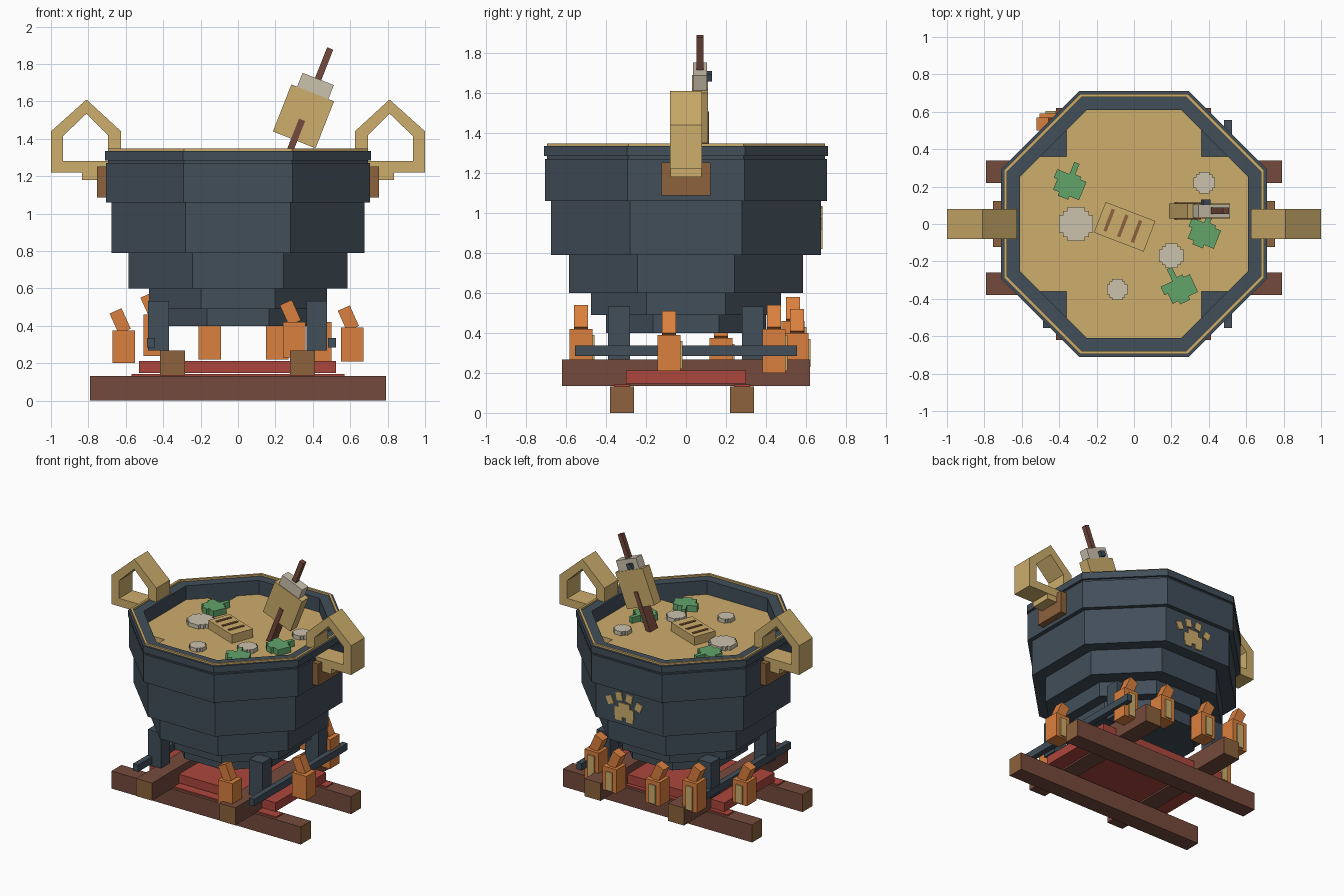
import bpy, bmesh, math
from mathutils import Matrix, Vector, Euler

cube = bpy.data.objects.get("Cube")
if cube:
    bpy.data.objects.remove(cube, do_unlink=True)


def material(name, r, g, b):
    lin = [((c / 255 + 0.055) / 1.055) ** 2.4 for c in (r, g, b)] + [1]
    m = bpy.data.materials.new(name)
    m.use_nodes = True
    m.diffuse_color = lin
    m.node_tree.nodes["Principled BSDF"].inputs["Base Color"].default_value = lin
    return m


SLATE = material("slate_iron", 65, 78, 89)
GOLD = material("pale_gold", 205, 173, 108)
WOOD = material("dark_wood", 117, 74, 60)
CUT = material("cut_wood", 140, 98, 60)
RED = material("ember_red", 172, 70, 60)
FIRE = material("flame_orange", 218, 128, 62)
CREAM = material("cream", 204, 194, 174)
GREEN = material("leaf_green", 98, 164, 106)


def finish(name, bm, mat):
    bmesh.ops.recalc_face_normals(bm, faces=bm.faces[:])
    me = bpy.data.meshes.new(name)
    bm.to_mesh(me)
    bm.free()
    me.materials.append(mat)
    ob = bpy.data.objects.new(name, me)
    bpy.context.scene.collection.objects.link(ob)
    return ob


def box(name, center, size, mat, rot=(0, 0, 0)):
    bm = bmesh.new()
    mtx = Matrix.LocRotScale(Vector(center), Euler(rot), Vector(size))
    bmesh.ops.create_cube(bm, size=1, matrix=mtx)
    return finish(name, bm, mat)


def span(name, lo, hi, mat):
    center = [(a + b) / 2 for a, b in zip(lo, hi)]
    return box(name, center, [b - a for a, b in zip(lo, hi)], mat)


def prism(name, pts, z0, z1, mat, at=(0, 0), turn=0):
    bm = bmesh.new()
    rot = Matrix.Rotation(math.radians(turn), 2)
    flat = [rot @ Vector(p) + Vector(at) for p in pts]
    low, high = [[bm.verts.new((p.x, p.y, z)) for p in flat] for z in (z0, z1)]
    bm.faces.new(low)
    bm.faces.new(high)
    for i in range(len(pts)):
        j = (i + 1) % len(pts)
        bm.faces.new((low[i], low[j], high[j], high[i]))
    return finish(name, bm, mat)


def frame(name, outer, inner, d0, d1, mat, place):
    """Closed hollow frame: matching outer and inner outlines, given depth."""
    bm = bmesh.new()
    loops = [[bm.verts.new(place(p[0], p[1], d)) for p in pts]
             for pts, d in ((outer, d0), (outer, d1), (inner, d1), (inner, d0))]
    for k in range(4):
        a, b = loops[k], loops[(k + 1) % 4]
        for i in range(len(outer)):
            j = (i + 1) % len(outer)
            bm.faces.new((a[i], a[j], b[j], b[i]))
    return finish(name, bm, mat)


def octagon(apothem):
    r = apothem / math.cos(math.pi / 8)
    return [(r * math.cos((k + 0.5) * math.pi / 4), r * math.sin((k + 0.5) * math.pi / 4))
            for k in range(8)]


def ring(name, ro, ri, z0, z1, mat):
    frame(name, octagon(ro), octagon(ri), z0, z1, mat, lambda x, y, z: (x, y, z))


# Cauldron: stepped octagonal tiers, open at the top
for i, (r, z0, z1) in enumerate([(0.4, 0.4, 0.49), (0.475, 0.49, 0.6),
                                 (0.585, 0.6, 0.79), (0.675, 0.79, 1.07)]):
    prism(f"pot_tier_{i}", octagon(r), z0, z1, SLATE)
ring("pot_upper_wall", 0.706, 0.61, 1.06, 1.27, SLATE)
ring("pot_neck", 0.695, 0.61, 1.27, 1.285, SLATE)
ring("pot_rim", 0.71, 0.61, 1.285, 1.335, SLATE)
ring("rim_trim", 0.695, 0.678, 1.33, 1.348, GOLD)
prism("pot_floor", octagon(0.62), 1.07, 1.19, SLATE)

# Broth: a cross-shaped slab
a, b = 0.36, 0.61
prism("broth", [(b, -a), (b, a), (a, a), (a, b), (-a, b), (-a, a),
                (-b, a), (-b, -a), (-a, -a), (-a, -b), (a, -b), (a, -a)], 1.17, 1.23, GOLD)

# Handles and their brackets
arch_out = [(1, 1.22), (1, 1.44), (0.81, 1.61), (0.625, 1.44), (0.625, 1.22)]
arch_in = [(0.935, 1.28), (0.935, 1.415), (0.81, 1.535), (0.695, 1.42), (0.695, 1.28)]
for side, s in (("left", 1), ("right", -1)):
    frame(f"handle_{side}", arch_out, arch_in, -0.08, 0.08, GOLD,
          lambda x, z, d, s=s: (s * x, d, z))
    box(f"handle_foot_{side}", (s * 0.75, 0, 1.205), (0.17, 0.155, 0.05), GOLD)
    box(f"handle_bracket_{side}", (s * 0.725, 0, 1.17), (0.06, 0.245, 0.165), CUT)

# Paw emblem plates on the back
span("paw_pad", (-0.04, 0.67, 0.85), (0.12, 0.682, 0.92), GOLD)
span("paw_pad_top", (-0.005, 0.67, 0.92), (0.085, 0.682, 0.955), GOLD)
for i, s in enumerate((-1, 1)):
    box(f"paw_heel_{i}", (0.04 + s * 0.045, 0.676, 0.835), (0.06, 0.012, 0.03), GOLD)
    box(f"paw_inner_toe_{i}", (0.04 + s * 0.042, 0.676, 1.0), (0.05, 0.012, 0.06), GOLD,
        (0, s * 0.2, 0))
    box(f"paw_outer_toe_{i}", (0.04 + s * 0.12, 0.676, 0.955), (0.05, 0.012, 0.06), GOLD,
        (0, s * 0.4, 0))

# Ladle, built along a leaning axis
lean = math.radians(21.5)
axis = Vector((math.sin(lean), 0, math.cos(lean)))
hub = Vector((0.35, 0.07, 1.52))


def on_ladle(name, t, size, mat, shift=(0, 0, 0)):
    box(name, hub + axis * t + Vector(shift), size, mat, (0, lean, 0))


on_ladle("ladle_block", 0, (0.245, 0.08, 0.27), GOLD)
on_ladle("ladle_collar", 0.175, (0.18, 0.07, 0.08), CREAM)
on_ladle("ladle_button", 0.175, (0.04, 0.03, 0.04), SLATE, (-0.03, 0.045, 0))
on_ladle("ladle_stick", 0.29, (0.035, 0.035, 0.2), WOOD)
on_ladle("ladle_lower_stick", -0.17, (0.035, 0.09, 0.3), WOOD)

# Floating ingredients
plus = []
for k in range(4):
    q = Matrix.Rotation(k * math.pi / 2, 2)
    plus += [q @ Vector(p) for p in ((0.5, -0.25), (0.5, 0.25), (0.38, 0.25),
                                     (0.38, 0.38), (0.25, 0.38))]
for i, (x, y, d) in enumerate([(-0.31, 0, 0.18), (0.375, 0.22, 0.115),
                               (0.2, -0.17, 0.13), (-0.09, -0.35, 0.11)]):
    prism(f"mushroom_{i}", [p * d for p in plus], 1.22, 1.26, CREAM, (x, y))
leaf = [(-0.015, 0.12), (0.015, 0.12), (0.015, 0.06), (0.05, 0.06), (0.05, 0.045),
        (0.085, 0.045), (0.085, -0.06), (0.03, -0.06), (0.03, -0.08), (-0.03, -0.08),
        (-0.03, -0.06), (-0.065, -0.06), (-0.065, 0), (-0.085, 0), (-0.085, 0.05),
        (-0.015, 0.05)]
for i, (x, y, t) in enumerate([(-0.35, 0.215, -22), (0.37, -0.045, -22), (0.24, -0.345, 25)]):
    prism(f"leaf_{i}", leaf, 1.22, 1.275, GREEN, (x, y), t)
tilt = math.radians(-21)
box("bread", (-0.05, -0.015, 1.255), (0.285, 0.175, 0.08), GOLD, (0, 0, tilt))
for i in (-1, 0, 1):
    box(f"bread_score_{i + 1}", (-0.06 + 0.073 * i, -0.01 - 0.03 * i, 1.297),
        (0.018, 0.125, 0.008), CUT, (0, 0, tilt))


# Log base with paler cut ends
def log(name, lo, hi, along):
    ob = span(name, lo, hi, WOOD)
    ob.data.materials.append(CUT)
    for f in ob.data.polygons:
        f.material_index = int(abs(f.normal[along]) > 0.9)


for i, y in enumerate((-0.32, 0.28)):
    log(f"lower_log_{i}", (-0.79, y - 0.06, 0), (0.79, y + 0.06, 0.132), 0)
    span(f"ember_strip_{i}", (-0.57, y - 0.04, 0.13), (0.57, y + 0.04, 0.142), RED)
for i, x in enumerate((-0.35, 0.345)):
    log(f"upper_log_{i}", (x - 0.067, -0.62, 0.135), (x + 0.067, 0.62, 0.267), 1)
span("ember_bed", (-0.53, -0.3, 0.147), (0.525, 0.3, 0.213), RED)

# Iron legs and side rails
for i, x in enumerate((-0.425, 0.42)):
    for j, y in enumerate((-0.335, 0.333)):
        box(f"leg_{i}{j}", (x, y, 0.4), (0.11, 0.108, 0.265), SLATE)
for i, x in enumerate((-0.465, 0.503)):
    box(f"side_rail_{i}", (x, 0, 0.31), (0.042, 1.11, 0.052), SLATE)

# Flames: body, leaning tip and pale core on the back
for i, (x, y, z0, z1) in enumerate([
        (-0.61, 0.175, 0.2, 0.375), (-0.445, 0.535, 0.24, 0.46), (-0.15, 0.555, 0.22, 0.4),
        (0.21, 0.555, 0.22, 0.4), (0.3, -0.525, 0.23, 0.42), (0.44, 0.44, 0.2, 0.42),
        (0.61, -0.085, 0.21, 0.39)]):
    span(f"flame_body_{i}", (x - 0.06, y - 0.057, z0), (x + 0.06, y + 0.057, z1), FIRE)
    box(f"flame_tip_{i}", (x - 0.02, y, z1 + 0.05), (0.07, 0.068, 0.12), FIRE, (0, -0.42, 0))
    span(f"flame_core_{i}", (x - 0.027, y + 0.05, z0 + 0.01),
         (x + 0.027, y + 0.068, z1 - 0.03), GOLD)
